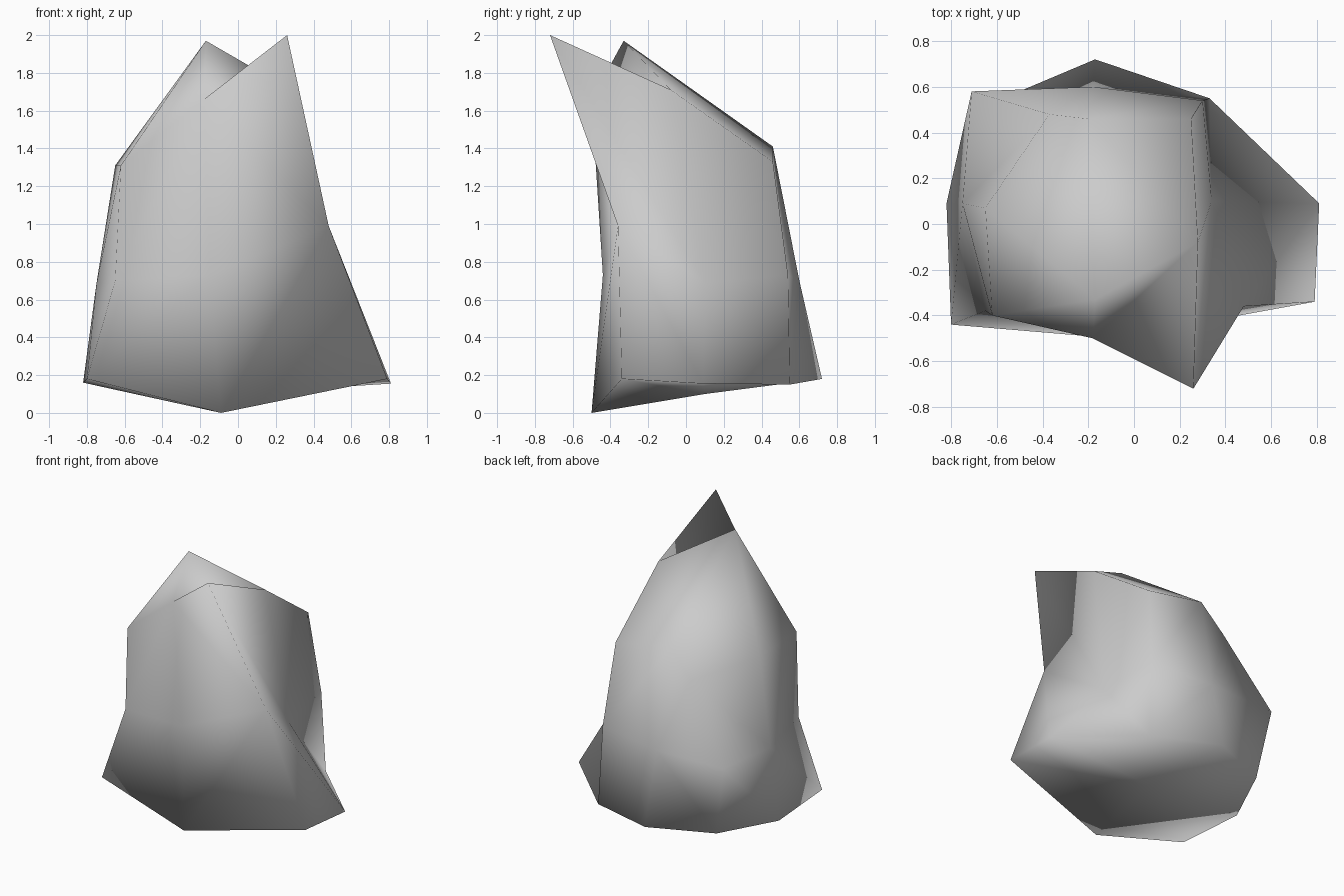
import bpy
import bmesh

# Remove the default cube
default_cube = bpy.data.objects.get("Cube")
if default_cube:
    bpy.data.objects.remove(default_cube, do_unlink=True)


def make_material(name, colour):
    material = bpy.data.materials.new(name)
    material.use_nodes = True
    material.diffuse_color = colour
    shader = material.node_tree.nodes["Principled BSDF"]
    shader.inputs["Base Color"].default_value = colour
    shader.inputs["Roughness"].default_value = 0.8
    return material


# Names of the eight points of a ring, counter-clockwise from above
SIDES = ("front_min", "front", "front_max", "right",
         "back_max", "back", "back_min", "left")


def add_ring(mesh, points):
    return {side: mesh.verts.new(p) for side, p in zip(SIDES, points)}


def bridge_rings(mesh, lower, upper):
    """Join two closed rings with a band of quads."""
    for i, here in enumerate(SIDES):
        after = SIDES[(i + 1) % len(SIDES)]
        mesh.faces.new((lower[here], lower[after], upper[after], upper[here]))


def cap_ring(mesh, ring, centre):
    """Close a ring with four quads around a centre point."""
    for i in range(0, len(SIDES), 2):
        names = (SIDES[i - 1], SIDES[i], SIDES[i + 1])
        mesh.faces.new([ring[name] for name in names] + [centre])


def crease(start, end):
    """Split the quad shared by two opposite points along its diagonal."""
    quad = next(f for f in start.link_faces if end in f.verts)
    bmesh.utils.face_split(quad, start, end)


base_points = [
    (-.8, -.44, .18), (-.09, -.5, 0), (.79, -.34, .18), (.81, .09, .155),
    (.33, .55, .15), (-.17, .72, .18), (-.62, .53, .18), (-.82, .09, .16),
]
waist_points = [
    (-.65, -.38, .7), (-.15, -.44, .73), (.48, -.36, .99), (.34, .1, .69),
    (.3, .54, .73), (-.18, .6, .7), (-.71, .58, .7), (-.75, .09, .68),
]
crown_points = [
    (-.62, -.4, 1.31), (-.18, -.5, 1.66), (.26, -.72, 2), (.28, -.08, 1.71),
    (.25, .46, 1.33), (-.2, .46, 1.41), (-.37, .48, 1.22), (-.65, .07, 1.31),
]

# Rock body built as three stacked rings
mesh = bmesh.new()
base = add_ring(mesh, base_points)
waist = add_ring(mesh, waist_points)
crown = add_ring(mesh, crown_points)
bridge_rings(mesh, base, waist)
bridge_rings(mesh, waist, crown)

# Peak and underside
peak = mesh.verts.new((-.17, -.33, 1.97))
underside = mesh.verts.new((-.05, .1, .1))
cap_ring(mesh, crown, peak)
cap_ring(mesh, base, underside)

# Creases around the peak and the front spike
crease(crown["front"], crown["right"])
crease(crown["front_min"], peak)
crease(crown["front"], waist["front_max"])
crease(crown["front_max"], waist["right"])

# Creases around the flared foot
crease(waist["front_max"], base["right"])
crease(waist["right"], base["back_max"])
crease(waist["back"], base["back_min"])
crease(waist["back_min"], base["left"])
crease(waist["left"], base["front_min"])
crease(waist["left"], crown["back_min"])
crease(underside, base["front_max"])

bmesh.ops.recalc_face_normals(mesh, faces=mesh.faces[:])
for face in mesh.faces:
    face.smooth = True

rock_mesh = bpy.data.meshes.new("rock")
mesh.to_mesh(rock_mesh)
mesh.free()
rock_mesh.materials.append(make_material("stone grey", (.6, .6, .6, 1)))
rock = bpy.data.objects.new("rock", rock_mesh)
bpy.context.collection.objects.link(rock)
